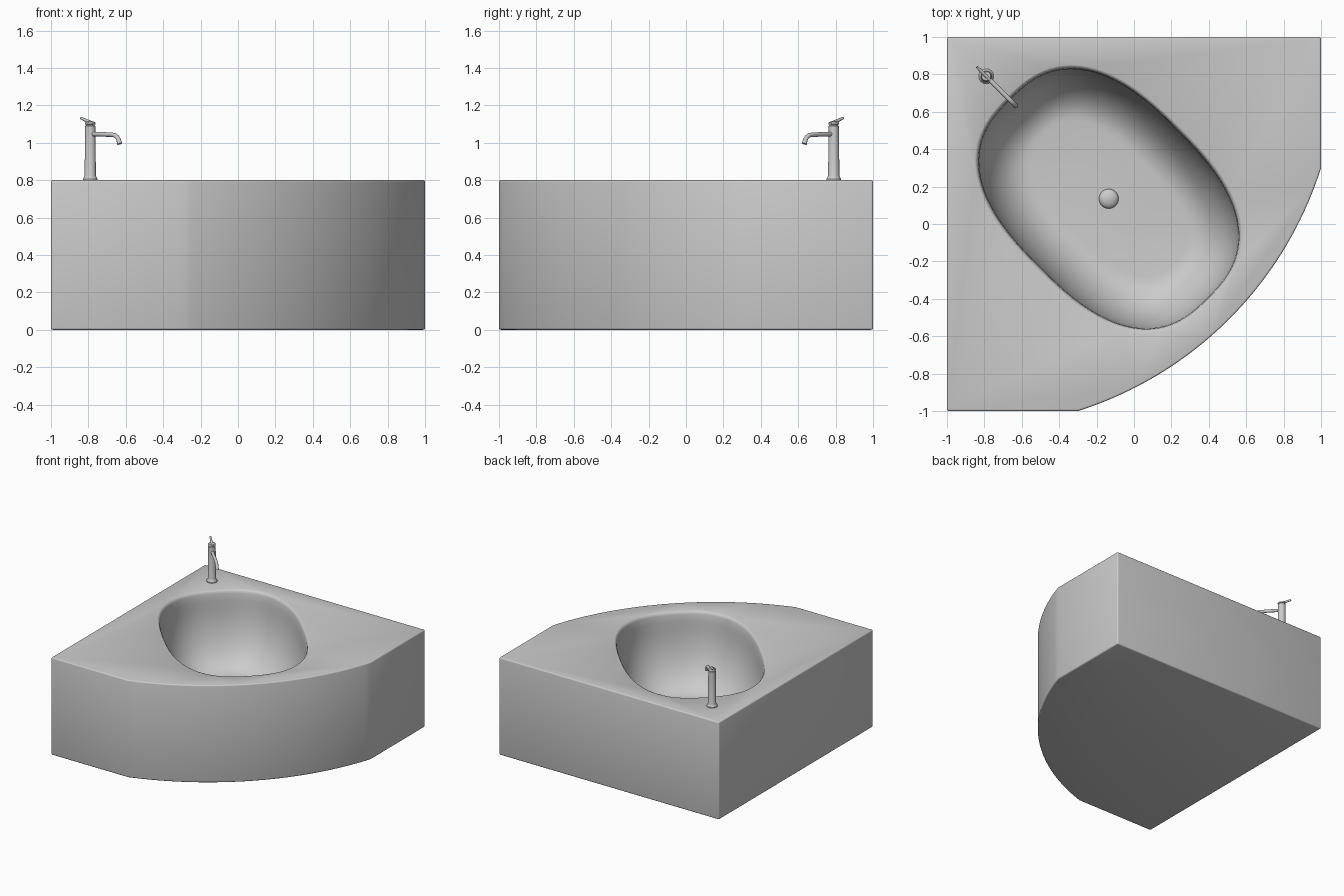
import bpy, bmesh, math
from mathutils import Vector

if "Cube" in bpy.data.objects:
    bpy.data.objects.remove(bpy.data.objects["Cube"])


def make_object(name, bm):
    bmesh.ops.recalc_face_normals(bm, faces=bm.faces)
    me = bpy.data.meshes.new(name)
    bm.to_mesh(me)
    bm.free()
    ob = bpy.data.objects.new(name, me)
    bpy.context.scene.collection.objects.link(ob)
    return ob


def loft(name, rings):
    """Skin a list of equal-length point rings and cap both ends."""
    bm = bmesh.new()
    loops = [[bm.verts.new(p) for p in r] for r in rings]
    n = len(loops[0])
    for a, b in zip(loops, loops[1:]):
        for i in range(n):
            j = (i + 1) % n
            bm.faces.new((a[i], a[j], b[j], b[i]))
    bm.faces.new(loops[0])
    bm.faces.new(loops[-1])
    return make_object(name, bm)


def smooth(ob, angle=40):
    bpy.ops.object.select_all(action='DESELECT')
    ob.select_set(True)
    bpy.context.view_layer.objects.active = ob
    bpy.ops.object.shade_smooth_by_angle(angle=math.radians(angle))


def lathe(name, profile, x, y, seg=32):
    rings = [[(x + r * math.cos(2 * math.pi * i / seg), y + r * math.sin(2 * math.pi * i / seg), z)
              for i in range(seg)] for r, z in profile]
    ob = loft(name, rings)
    smooth(ob)
    return ob


def tube(name, path, seg=16):
    """Round tube in the diagonal plane; path = (distance from axis, z, radius)."""
    d = Vector((1, -1, 0)).normalized()
    side = Vector((1, 1, 0)).normalized()
    pts = [Vector((-0.79, 0.79, z)) + d * s for s, z, r in path]
    rings = []
    for k, p in enumerate(pts):
        t = (pts[min(k + 1, len(pts) - 1)] - pts[max(k - 1, 0)]).normalized()
        up = side.cross(t)
        r = path[k][2]
        rings.append([p + r * (math.cos(a) * side + math.sin(a) * up)
                      for a in (2 * math.pi * i / seg for i in range(seg))])
    ob = loft(name, rings)
    smooth(ob)
    return ob


# corner tub body: square with a bowed front corner
C = 0.9
R = math.hypot(-0.3 + C, -1 - C)
a0 = math.atan2(-1 - C, -0.3 + C)
a1 = math.atan2(0.3 - C, 1 + C)
outline = [(-1, -1)]
for i in range(33):
    a = a0 + (a1 - a0) * i / 32
    outline.append((-C + R * math.cos(a), C + R * math.sin(a)))
outline += [(1, 1), (-1, 1)]
tub = loft("tub", [[(x, y, z) for x, y in outline] for z in (0, 0.8)])
bev = tub.modifiers.new("edges", 'BEVEL')
bev.width = 0.01
bev.segments = 3
bev.limit_method = 'ANGLE'
bev.angle_limit = math.radians(25)

# basin cutter: diagonal superellipse rings, rolled lip, rounded floor
profile = [(-0.02, 0.9), (-0.012, 0.801), (-0.003, 0.797), (0.004, 0.788), (0.008, 0.775)]
for i in range(17):
    t = math.pi / 2 * i / 16
    profile.append((0.012 + 0.26 * (1 - math.cos(t)), 0.72 - 0.51 * math.sin(t) ** 0.9 if i else 0.72))
profile += [(0.38, 0.203), (0.48, 0.2)]


def basin_ring(inset, z, n=96):
    a, b, e = 0.76 - inset, 0.53 - inset, 2 / 2.6
    ring = []
    for i in range(n):
        t = 2 * math.pi * (i + 0.5) / n
        c, s = math.cos(t), math.sin(t)
        u = a * math.copysign(abs(c) ** e, c)
        v = b * math.copysign(abs(s) ** e, s)
        k = math.sqrt(0.5)
        ring.append((-0.135 + k * (u + v), 0.135 + k * (v - u), z))
    return ring


cutter = loft("basin_cutter", [basin_ring(d, z) for d, z in profile])
cutter.hide_render = True
smooth(cutter, 60)
cut = tub.modifiers.new("basin", 'BOOLEAN')
cut.operation = 'DIFFERENCE'
cut.solver = 'EXACT'
cut.object = cutter
bpy.context.view_layer.update()

# bake the modifiers and drop the helper
dg = bpy.context.evaluated_depsgraph_get()
baked = bpy.data.meshes.new_from_object(tub.evaluated_get(dg))
tub.modifiers.clear()
tub.data = baked
bpy.data.objects.remove(cutter)
smooth(tub, 40)

# drain plug: low dome on the basin floor
lathe("drain_plug", [(0.05, 0.19)] + [(0.052 * math.cos(t), 0.205 + 0.03 * math.sin(t))
      for t in (math.pi / 2 * i / 8 * 0.98 for i in range(9))], -0.135, 0.135)

# tap body with flared base and cap
lathe("tap_body", [(0.04, 0.795), (0.04, 0.807), (0.034, 0.814), (0.03, 0.825), (0.028, 1.09),
                   (0.024, 1.092), (0.024, 1.097), (0.028, 1.099), (0.028, 1.106),
                   (0.024, 1.111), (0.01, 1.113)], -0.79, 0.79)

# spout and lever
tube("tap_spout", [(0.0, 1.046, 0.012), (0.04, 1.046, 0.012), (0.16, 1.043, 0.012),
                   (0.185, 1.04, 0.012), (0.203, 1.03, 0.012), (0.215, 1.015, 0.012),
                   (0.223, 0.994, 0.014)])
tube("tap_lever", [(0.03, 1.103, 0.008), (-0.02, 1.115, 0.009), (-0.07, 1.132, 0.007)])
